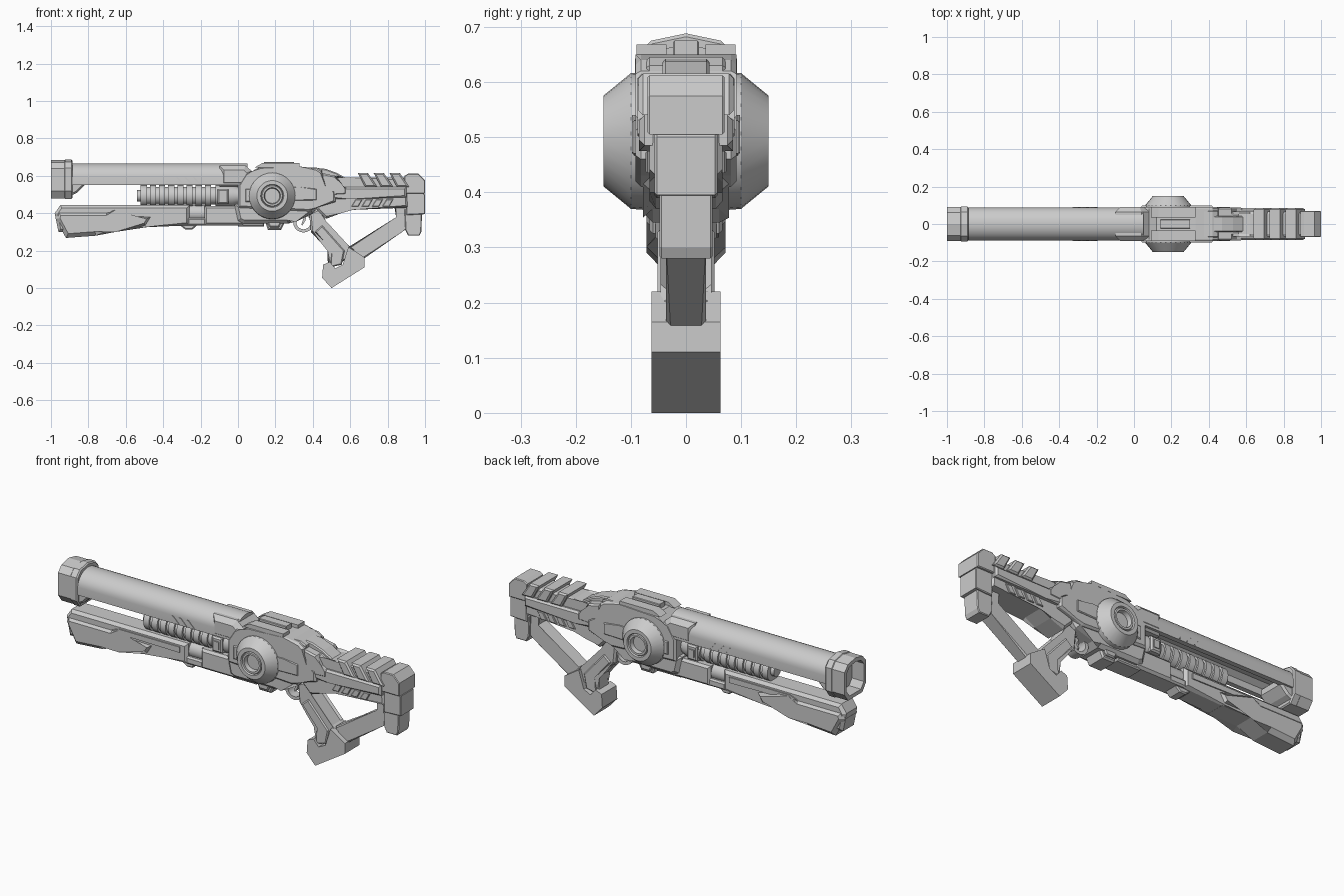
import bpy, bmesh
from math import sin, cos, pi, radians


def finish(name, bm, smooth=False):
    bmesh.ops.recalc_face_normals(bm, faces=bm.faces)
    me = bpy.data.meshes.new(name)
    bm.to_mesh(me)
    bm.free()
    if smooth:
        for p in me.polygons:
            p.use_smooth = True
        me.set_sharp_from_angle(angle=radians(28))
    ob = bpy.data.objects.new(name, me)
    bpy.context.collection.objects.link(ob)
    return ob


def prism(name, pts, lo, hi, axis="y", chamfer=0.0, smooth=False):
    """Extrude a profile: (x, z) along y, or (y, z) along x, with chamfered end rims."""
    bm = bmesh.new()
    put = (lambda a, b, t: (a, t, b)) if axis == "y" else (lambda a, b, t: (t, a, b))
    ends = [[bm.verts.new(put(a, b, t)) for a, b in pts] for t in (lo, hi)]
    caps = [bm.faces.new(r) for r in ends]
    n = len(pts)
    for i in range(n):
        j = (i + 1) % n
        bm.faces.new((ends[0][i], ends[0][j], ends[1][j], ends[1][i]))
    if chamfer:
        rim = [e for f in caps for e in f.edges]
        bmesh.ops.bevel(bm, geom=rim, offset=chamfer, segments=1, affect="EDGES", clamp_overlap=True)
    return finish(name, bm, smooth)


def slab(name, pts, half, chamfer=0.0):
    return prism(name, pts, -half, half, "y", chamfer)


def box(name, x0, x1, z0, z1, half, chamfer=0.0):
    return slab(name, [(x0, z0), (x1, z0), (x1, z1), (x0, z1)], half, chamfer)


def lathe(name, prof, cx, cz, axis="x", sign=1, seg=24):
    """Turn (distance along axis, radius) pairs into a solid."""
    bm = bmesh.new()
    rings = []
    for t, r in prof:
        ring = []
        for k in range(seg):
            a = 2 * pi * k / seg
            u, v = r * cos(a), r * sin(a)
            ring.append(bm.verts.new((t, u, cz + v) if axis == "x" else (cx + u, sign * t, cz + v)))
        rings.append(ring)
    for a, b in zip(rings, rings[1:]):
        for k in range(seg):
            j = (k + 1) % seg
            bm.faces.new((a[k], a[j], b[j], b[k]))
    bm.faces.new(rings[0])
    bm.faces.new(rings[-1])
    return finish(name, bm, True)


def tube(name, outer, inner, x0, x1, floor):
    """Muzzle shell along x, open at x0 with a bore ending at floor."""
    bm = bmesh.new()
    loops = [(outer, x1), (outer, x0), (inner, x0), (inner, floor)]
    rings = [[bm.verts.new((x, y, z)) for y, z in p] for p, x in loops]
    n = len(outer)
    for a, b in zip(rings, rings[1:]):
        for k in range(n):
            j = (k + 1) % n
            bm.faces.new((a[k], a[j], b[j], b[k]))
    bm.faces.new(rings[0])
    bm.faces.new(rings[-1])
    return finish(name, bm)


def scaled(pts, s, cz=0.58):
    return [(y * s, cz + (z - cz) * s) for y, z in pts]


def mirror_pts(half):
    return half + [(-y, z) for y, z in reversed(half) if abs(y) > 1e-6]


# Barrel shroud: round top, open channel below
arc = [(0.088 * sin(a), 0.592 + 0.075 * cos(a)) for a in [i * pi / 16 for i in range(9)]]
right = arc + [(0.088, 0.55), (0.062, 0.55), (0.062, 0.585), (0.035, 0.605)]
prism("barrel_shroud", mirror_pts(right), -0.9, 0.05, "x", smooth=True)
slab("barrel_rear_collar", [(-0.1, 0.54), (0.08, 0.54), (0.08, 0.62), (0.04, 0.655), (-0.1, 0.655)], 0.09, 0.025)

# Muzzle with open bore and flared underside
mz = mirror_pts([(0, 0.685), (0.062, 0.672), (0.09, 0.64), (0.09, 0.52), (0.06, 0.48)])
tube("muzzle", mz, scaled(mz, 0.8), -1.0, -0.9, -0.93)
prism("muzzle_collar", scaled(mz, 1.03), -0.93, -0.885, "x", 0.006)
slab("muzzle_flare", [(-0.9, 0.49), (-0.86, 0.51), (-0.82, 0.55), (-0.82, 0.58), (-0.9, 0.58)], 0.078, 0.01)
for s in (-1, 1):
    for i in range(3):
        x = -0.33 + i * 0.045
        prism("barrel_vent", [(x, 0.59), (x + 0.01, 0.59), (x + 0.045, 0.555), (x + 0.035, 0.555)],
              s * 0.08, s * 0.091)

# Ringed energy coil under the barrel
prof = [(-0.54, 0.03), (-0.52, 0.03), (-0.52, 0.044)]
for i in range(8):
    x = -0.52 + i * 0.049
    prof += [(x, 0.047), (x, 0.057), (x + 0.033, 0.057), (x + 0.033, 0.047)]
prof += [(-0.12, 0.047), (-0.12, 0.057), (-0.03, 0.057), (0.0, 0.045), (0.06, 0.045)]
lathe("energy_coil", prof, 0, 0.493)
box("coil_clamp", -0.11, -0.05, 0.45, 0.53, 0.066, 0.008)
box("coil_clamp_button", -0.095, -0.065, 0.47, 0.51, 0.071)

# Handguard
slab("handguard_core", [(-0.96, 0.3), (-0.98, 0.4), (-0.95, 0.443), (-0.26, 0.443), (-0.26, 0.335),
                        (-0.5, 0.325), (-0.7, 0.33), (-0.8, 0.3)], 0.06, 0.015)
slab("handguard_cover", [(-0.92, 0.268), (-0.975, 0.37), (-0.965, 0.41), (-0.7, 0.41), (-0.66, 0.395),
                         (-0.45, 0.39), (-0.49, 0.325), (-0.66, 0.322), (-0.76, 0.28)], 0.072, 0.022)
slab("handguard_side_rail", [(-0.7, 0.405), (-0.66, 0.42), (-0.3, 0.42), (-0.3, 0.39), (-0.66, 0.395)], 0.066)
lathe("handguard_pin", [(-0.27, 0.045), (-0.17, 0.045)], 0, 0.4)
slab("handguard_latch", [(-0.31, 0.335), (-0.28, 0.312), (-0.245, 0.312), (-0.22, 0.335), (-0.22, 0.36),
                         (-0.31, 0.36)], 0.04, 0.006)
box("front_frame", -0.18, 0.03, 0.335, 0.44, 0.06, 0.012)
box("front_bracket", -0.27, -0.17, 0.335, 0.375, 0.055, 0.008)

# Receiver
slab("receiver_body", [(0.0, 0.43), (0.0, 0.55), (0.04, 0.615), (0.08, 0.615), (0.12, 0.65), (0.33, 0.65),
                       (0.42, 0.64), (0.45, 0.62), (0.46, 0.53), (0.52, 0.52), (0.52, 0.46), (0.42, 0.43),
                       (0.38, 0.41)], 0.092, 0.01)
slab("receiver_side_plate", [(0.04, 0.46), (0.04, 0.53), (0.33, 0.54), (0.42, 0.53), (0.42, 0.47)], 0.098, 0.004)
slab("receiver_lower", [(0.0, 0.36), (-0.02, 0.45), (0.44, 0.45), (0.4, 0.4), (0.3, 0.37), (0.27, 0.345),
                        (0.03, 0.345)], 0.078, 0.018)
box("lower_rail", 0.0, 0.14, 0.33, 0.365, 0.05, 0.006)
slab("magazine_floor", [(0.14, 0.37), (0.16, 0.31), (0.23, 0.31), (0.26, 0.37)], 0.055, 0.008)
slab("magazine_badge_plate", [(0.15, 0.365), (0.17, 0.325), (0.22, 0.325), (0.235, 0.365)], 0.066, 0.006)
for s in (-1, 1):
    prism("top_rail", [(0.09, 0.645), (0.13, 0.668), (0.33, 0.668), (0.33, 0.645)], s * 0.035, s * 0.09)
box("top_rail_centre", 0.14, 0.3, 0.64, 0.675, 0.024, 0.003)
slab("rear_sight_block", [(0.36, 0.6), (0.36, 0.645), (0.42, 0.645), (0.45, 0.63), (0.45, 0.6)], 0.072, 0.006)
slab("rear_hump", [(0.4, 0.52), (0.4, 0.645), (0.47, 0.637), (0.53, 0.615), (0.59, 0.58), (0.59, 0.52)], 0.043, 0.006)

# Side drums
drum = [(0.06, 0.1), (0.075, 0.125), (0.1, 0.123), (0.15, 0.082), (0.15, 0.062), (0.142, 0.058),
        (0.148, 0.054), (0.148, 0.044), (0.125, 0.04)]
for s in (-1, 1):
    lathe("side_drum", drum, 0.183, 0.493, "y", s, 28)

# Trigger guard and trigger
bm = bmesh.new()
guard = [[bm.verts.new((0.35 + r * cos(a), y, 0.352 + r * sin(a))) for r, y in
          ((0.055, -0.025), (0.055, 0.025), (0.038, 0.025), (0.038, -0.025))]
         for a in [2 * pi * k / 20 for k in range(20)]]
for k in range(20):
    a, b = guard[k], guard[(k + 1) % 20]
    for i in range(4):
        j = (i + 1) % 4
        bm.faces.new((a[i], a[j], b[j], b[i]))
finish("trigger_guard", bm, True)
slab("trigger", [(0.34, 0.4), (0.37, 0.4), (0.36, 0.36), (0.345, 0.335), (0.338, 0.337), (0.348, 0.365)], 0.012)

# Grip, its raised panel and its foot
slab("grip", [(0.38, 0.4), (0.39, 0.3), (0.45, 0.25), (0.49, 0.2), (0.48, 0.12), (0.62, 0.16), (0.62, 0.205),
              (0.58, 0.225), (0.46, 0.355), (0.44, 0.43)], 0.046, 0.01)
slab("grip_panel", [(0.41, 0.3), (0.45, 0.335), (0.57, 0.2), (0.555, 0.125), (0.49, 0.11), (0.51, 0.2)], 0.052, 0.006)
slab("grip_foot", [(0.5, 0.0), (0.45, 0.055), (0.455, 0.125), (0.49, 0.14), (0.52, 0.105), (0.56, 0.125),
                   (0.59, 0.22), (0.675, 0.165), (0.675, 0.11)], 0.063)

# Stock
slab("stock_body", [(0.42, 0.42), (0.44, 0.6), (0.53, 0.6), (0.56, 0.58), (0.62, 0.59), (0.9, 0.59),
                    (0.91, 0.43), (0.61, 0.43), (0.55, 0.4), (0.47, 0.37)], 0.066, 0.012)
slab("stock_shoulder", [(0.43, 0.49), (0.45, 0.615), (0.52, 0.6), (0.55, 0.55), (0.58, 0.535), (0.58, 0.5)], 0.088, 0.008)
slab("stock_side_plate", [(0.5, 0.475), (0.52, 0.54), (0.9, 0.54), (0.9, 0.485), (0.6, 0.475)], 0.085, 0.01)
for i in range(3):
    x = 0.62 + i * 0.085
    slab("stock_top_fin", [(x + 0.02, 0.615), (x + 0.075, 0.615), (x + 0.125, 0.54), (x + 0.06, 0.54)], 0.086, 0.008)
for i in range(4):
    x = 0.605 + i * 0.055
    slab("stock_lower_fin", [(x + 0.025, 0.475), (x + 0.06, 0.475), (x + 0.038, 0.435), (x, 0.435)], 0.073, 0.003)

# Butt cap and its lower pad
slab("butt_cap", [(0.89, 0.505), (0.89, 0.6), (0.91, 0.612), (0.965, 0.612), (1.0, 0.575), (1.0, 0.505)], 0.07, 0.004)
slab("butt_pad", [(0.9, 0.39), (0.9, 0.51), (0.99, 0.51), (1.0, 0.5), (1.0, 0.395)], 0.057, 0.004)
slab("butt_toe", [(0.91, 0.28), (0.895, 0.31), (0.89, 0.42), (0.985, 0.42), (0.98, 0.3), (0.97, 0.28)], 0.048, 0.004)

# Diagonal strut joining the grip foot to the butt
slab("stock_strut", [(0.6, 0.18), (0.6, 0.225), (0.855, 0.375), (0.835, 0.44), (0.92, 0.44), (0.92, 0.33),
                     (0.885, 0.305), (0.67, 0.155)], 0.036, 0.008)
